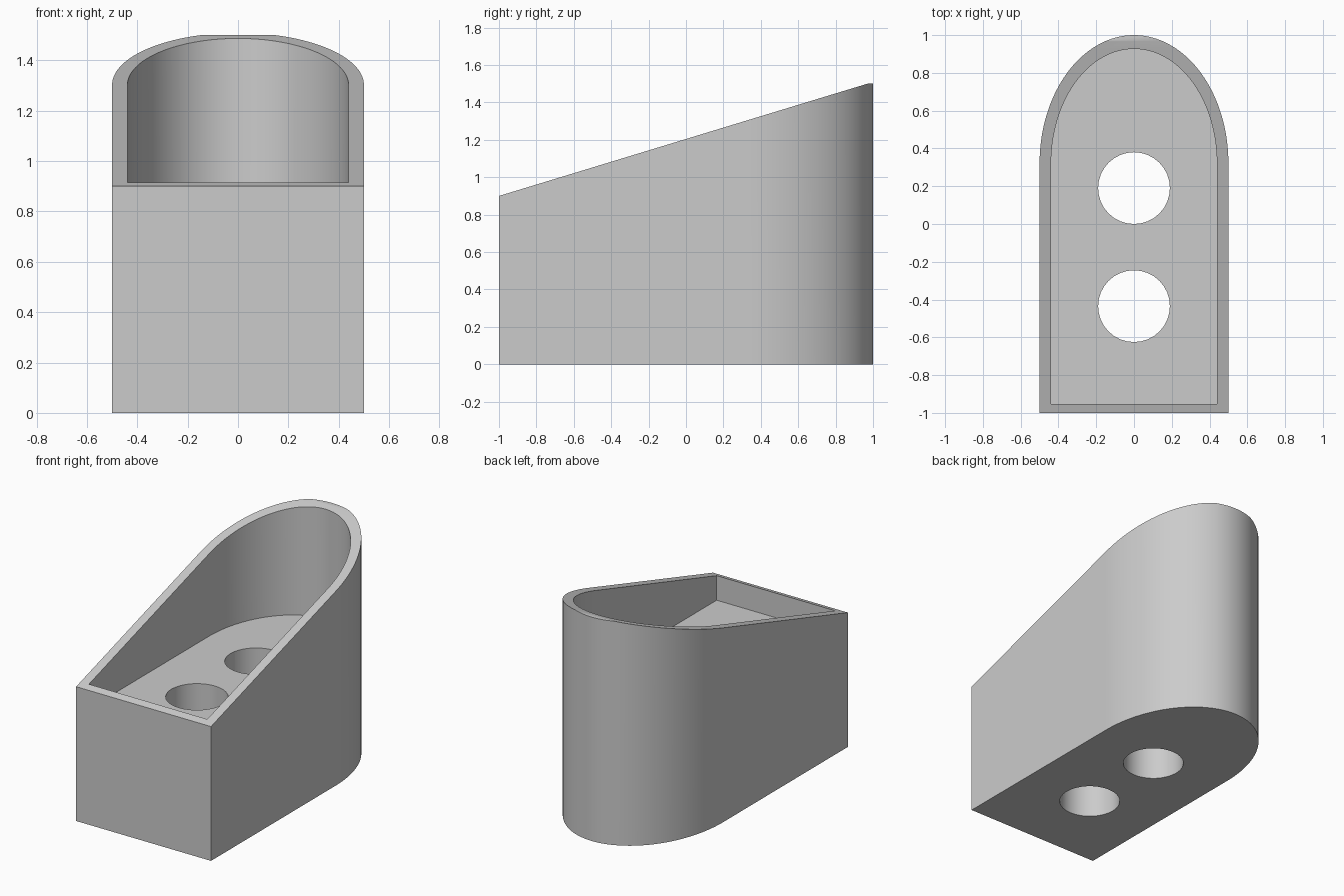
import bpy, bmesh, math
from mathutils import Vector

cube = bpy.data.objects.get("Cube")
if cube:
    bpy.data.objects.remove(cube, do_unlink=True)

grey = bpy.data.materials.new("light grey")
grey.use_nodes = True
grey.diffuse_color = (0.6, 0.6, 0.6, 1)
grey.node_tree.nodes["Principled BSDF"].inputs["Base Color"].default_value = (0.6, 0.6, 0.6, 1)


def prism(name, points, sweep):
    """Extrude a closed planar outline along a vector."""
    bm = bmesh.new()
    face = bm.faces.new([bm.verts.new(p) for p in points])
    new = bmesh.ops.extrude_face_region(bm, geom=[face])["geom"]
    bmesh.ops.translate(bm, vec=Vector(sweep),
                        verts=[v for v in new if isinstance(v, bmesh.types.BMVert)])
    bmesh.ops.recalc_face_normals(bm, faces=bm.faces)
    mesh = bpy.data.meshes.new(name)
    bm.to_mesh(mesh)
    bm.free()
    mesh.materials.append(grey)
    obj = bpy.data.objects.new(name, mesh)
    bpy.context.collection.objects.link(obj)
    return obj


def arch(half_width, front, shoulder, back, z, steps=64):
    """Square front, straight sides and a half-elliptical back."""
    arc = [(half_width * math.cos(math.pi * i / steps),
            shoulder + (back - shoulder) * math.sin(math.pi * i / steps), z)
           for i in range(steps + 1)]
    return [(-half_width, front, z), (half_width, front, z)] + arc


def circle(y, radius, z, steps=32):
    return [(radius * math.cos(math.tau * i / steps),
             y + radius * math.sin(math.tau * i / steps), z) for i in range(steps)]


# Solid outer body
body = prism("holder_body", arch(0.5, -1, 0.32, 1, 0), (0, 0, 1.7))

# Sloping top, pocket and two through holes
cutters = [
    prism("slope_cutter", [(-1, -1.197, 0.84), (-1, 0.97, 1.5), (-1, 1.2, 1.5),
                           (-1, 1.2, 2), (-1, -1.197, 2)], (2, 0, 0)),
    prism("pocket_cutter", arch(0.439, -0.952, 0.32, 0.927, 0.75), (0, 0, 1.5)),
]
for y in (0.19, -0.435):
    cutters.append(prism("hole_cutter", circle(y, 0.19, -0.2), (0, 0, 1.2)))

for cutter in cutters:
    cutter.hide_render = True
    mod = body.modifiers.new("cut", 'BOOLEAN')
    mod.operation = 'DIFFERENCE'
    mod.solver = 'EXACT'
    mod.object = cutter

# Bake the cuts and discard the helpers
bpy.ops.object.select_all(action='DESELECT')
body.select_set(True)
bpy.context.view_layer.objects.active = body
for mod in list(body.modifiers):
    bpy.ops.object.modifier_apply(modifier=mod.name)
for cutter in cutters:
    bpy.data.objects.remove(cutter, do_unlink=True)

bpy.ops.object.shade_smooth_by_angle(angle=math.radians(30))
